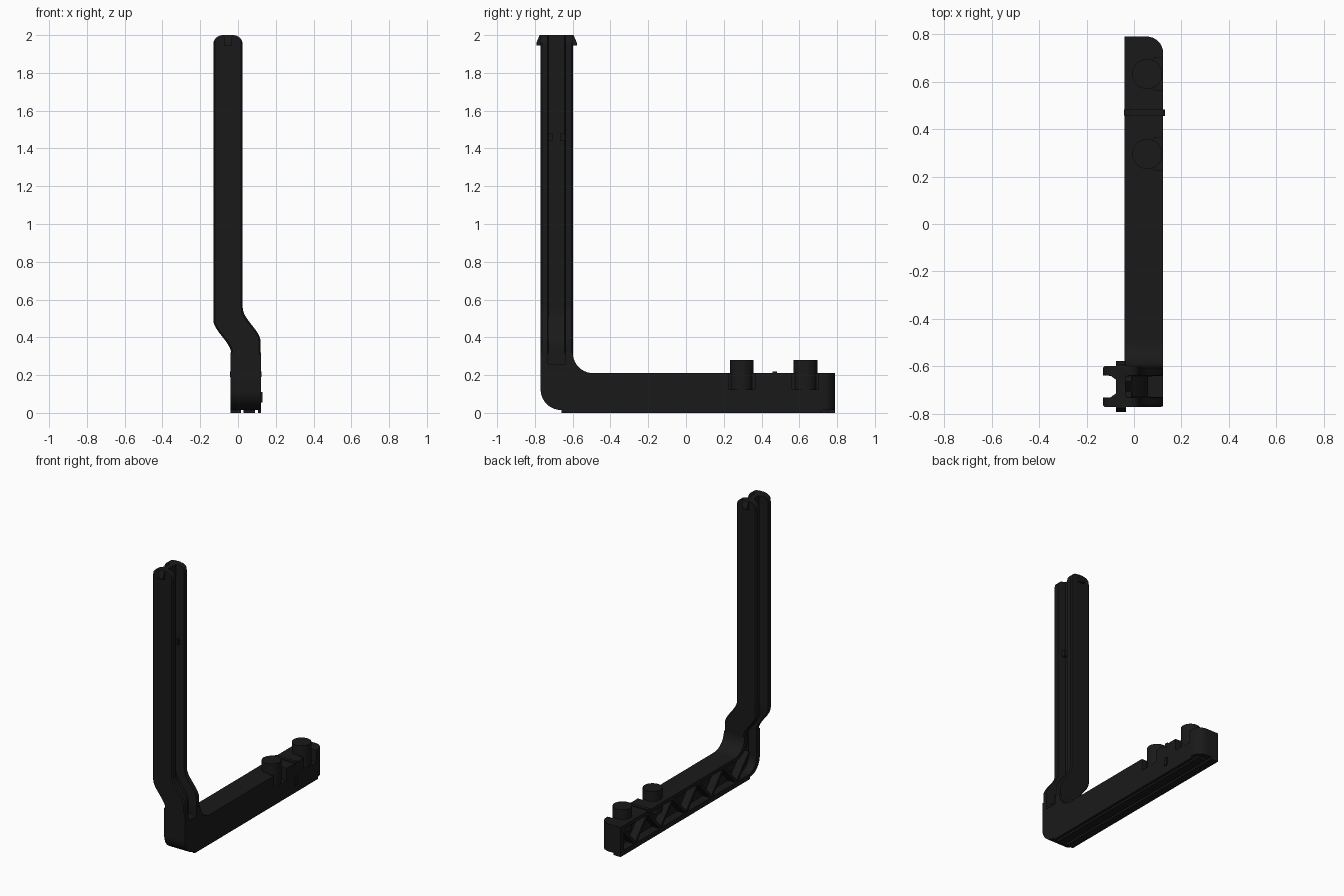
import bpy, bmesh, math
from mathutils import Vector

if "Cube" in bpy.data.objects:
    bpy.data.objects.remove(bpy.data.objects["Cube"])

mat = bpy.data.materials.new("black_plastic")
mat.diffuse_color = (0.01, 0.01, 0.01, 1)
mat.use_nodes = True
mat.node_tree.nodes["Principled BSDF"].inputs["Base Color"].default_value = mat.diffuse_color


def finish(bm, name, hidden=False):
    bmesh.ops.recalc_face_normals(bm, faces=bm.faces)
    me = bpy.data.meshes.new(name)
    bm.to_mesh(me)
    bm.free()
    ob = bpy.data.objects.new(name, me)
    bpy.context.collection.objects.link(ob)
    me.materials.append(mat)
    ob.hide_render = hidden
    return ob


def prism_bm(pts, lo, hi):
    """Extrude a (y, z) outline along x."""
    bm = bmesh.new()
    f = bm.faces.new([bm.verts.new((lo, y, z)) for y, z in pts])
    r = bmesh.ops.extrude_face_region(bm, geom=[f])
    vs = [v for v in r["geom"] if isinstance(v, bmesh.types.BMVert)]
    bmesh.ops.translate(bm, verts=vs, vec=(hi - lo, 0, 0))
    return bm


def box(name, x0, x1, y0, y1, z0, z1, hidden=False):
    return finish(prism_bm([(y0, z0), (y1, z0), (y1, z1), (y0, z1)], x0, x1), name, hidden)


def arc(cy, cz, r, a0, a1, n=10):
    return [(cy + r * math.cos(math.radians(a0 + (a1 - a0) * i / n)),
             cz + r * math.sin(math.radians(a0 + (a1 - a0) * i / n))) for i in range(n + 1)]


def cut(ob, cutter):
    m = ob.modifiers.new("cut", "BOOLEAN")
    m.operation = "DIFFERENCE"
    m.solver = "EXACT"
    m.object = cutter


def smooth(ob):
    bpy.ops.object.select_all(action="DESELECT")
    ob.select_set(True)
    bpy.context.view_layer.objects.active = ob
    bpy.ops.object.shade_smooth_by_angle(angle=math.radians(35))


# Horizontal arm with curved elbow; far corner rounded
outline = ([(0.79, 0.015), (0.79, 0.21)] + arc(-0.49, 0.32, 0.11, 270, 180)
           + [(-0.64, 0.32), (-0.64, 0.26), (-0.73, 0.26), (-0.73, 0.32), (-0.77, 0.32)]
           + arc(-0.66, 0.125, 0.11, 180, 270))
bm = prism_bm(outline, -0.04, 0.123)
corner = [e for e in bm.edges if all(v.co.x > 0.12 and v.co.y > 0.78 for v in e.verts)]
bmesh.ops.bevel(bm, geom=corner, offset=0.07, segments=8, profile=0.5, affect="EDGES")
arm = finish(bm, "arm")

# Hollow on the left side, running up into the post channel
pocket = ([(0.75, 0.035), (0.75, 0.185)] + arc(-0.5, 0.325, 0.14, 270, 180)
          + [(-0.64, 0.33), (-0.73, 0.33)] + arc(-0.64, 0.125, 0.09, 180, 270))
cut(arm, finish(prism_bm(pocket, -0.1, 0.02), "pocket_cutter", True))

# Pegs standing in side recesses
for i, y in enumerate((0.295, 0.632)):
    cut(arm, box("recess_cutter_%d" % i, 0.085, 0.2, y - 0.07, y + 0.07, 0.125, 0.3, True))
    bm = bmesh.new()
    bmesh.ops.create_cone(bm, cap_ends=True, segments=32, radius1=0.063, radius2=0.063, depth=0.165)
    bmesh.ops.translate(bm, verts=bm.verts, vec=(0.056, y, 0.1975))
    smooth(finish(bm, "peg_%d" % i))
smooth(arm)

# Zigzag ribs in the hollow
n, y0, y1 = 10, -0.66, 0.76
for i in range(n):
    a = Vector((y0 + (y1 - y0) * i / n, 0.03 if i % 2 else 0.19))
    b = Vector((y0 + (y1 - y0) * (i + 1) / n, 0.19 if i % 2 else 0.03))
    d = (b - a).normalized()
    s = Vector((-d.y, d.x)) * 0.01
    finish(prism_bm([a + s, b + s, b - s, a - s], -0.036, 0.025), "truss_rib_%d" % i)

# Band across the arm and small side tab
box("cross_band", -0.042, 0.125, 0.458, 0.482, 0.19, 0.218)
box("side_tab", 0.11, 0.13, 0.455, 0.482, 0.055, 0.11)

# Runners under the arm
for i, (x0, x1, end) in enumerate(((-0.04, 0.015, 0.79), (0.03, 0.09, 0.75), (0.105, 0.123, 0.72))):
    box("runner_%d" % i, x0, x1, -0.66, end, 0, 0.02)

# Post: H section stacked upward with a sideways step, rounded at the top
half = [(-0.022, 0.028), (-0.045, 0.045), (-0.078, 0.047), (-0.078, 0.078), (-0.07, 0.086),
        (0.07, 0.086), (0.078, 0.078), (0.078, 0.047), (0.018, 0.042)]
section = half + [(x, -y) for x, y in reversed(half)]
rings = [(0.315, 0, 0, 0)]
for i in range(13):
    t = i / 12
    s = t * t * (3 - 2 * t)
    rings.append((0.345 + 0.18 * t, -0.095 * s, 0.4, 0))
rings.append((0.60, -0.095, 0, 0))
for i in range(9):
    a = math.radians(90 * i / 8)
    rings.append((1.95 + 0.05 * math.sin(a), -0.095, 0, 0.05 * (1 - math.cos(a))))
bm = bmesh.new()
loops = []
for z, dx, shear, inset in rings:
    lim = 0.078 - inset
    loops.append([bm.verts.new((0.042 + dx + max(-lim, min(lim, x)), -0.685 + y,
                                z + shear * x)) for x, y in section])
for a, b in zip(loops, loops[1:]):
    for i in range(len(section)):
        j = (i + 1) % len(section)
        bm.faces.new((a[i], a[j], b[j], b[i]))
bm.faces.new(loops[0])
bm.faces.new(loops[-1])
smooth(finish(bm, "post"))

# Web filling between the post and the elbow
box("elbow_web", 0.02, 0.06, -0.735, -0.635, 0.25, 0.335)

# Snap ears at the top of the post
for i, s in enumerate((-1, 1)):
    ear = [(-0.685 + s * d, z) for d, z in ((0.06, 1.945), (0.107, 1.945), (0.107, 1.96), (0.09, 2.0), (0.06, 2.0))]
    finish(prism_bm(ear, -0.075, -0.033), "snap_ear_%d" % i)

# Small catches inside the right-hand channel
for i, y in enumerate((-0.718, -0.652)):
    box("catch_%d" % i, -0.04, -0.01, y - 0.012, y + 0.012, 1.44, 1.48)
